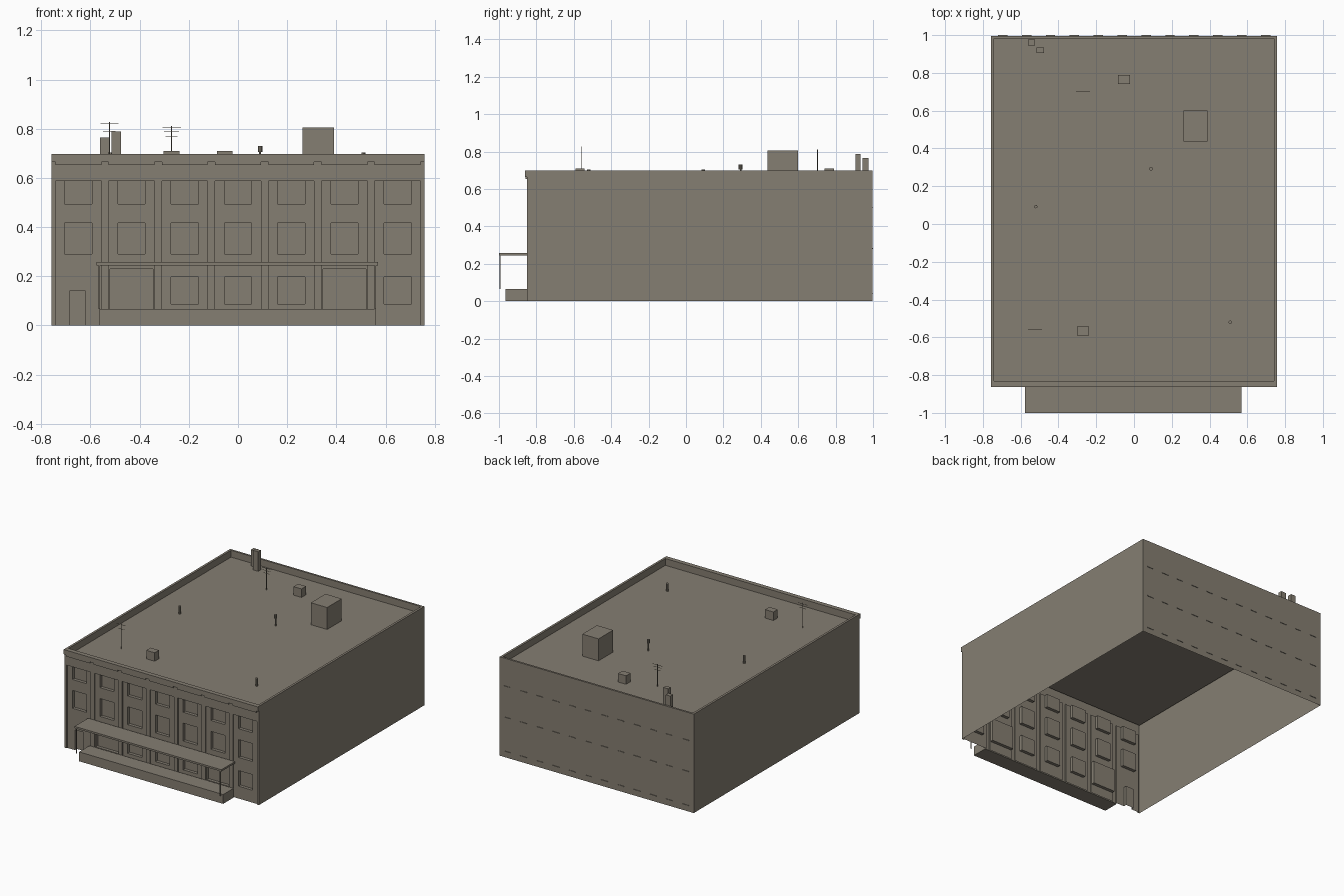
import bpy, bmesh, math
from mathutils import Matrix, Vector

if "Cube" in bpy.data.objects:
    bpy.data.objects.remove(bpy.data.objects["Cube"])

stone = bpy.data.materials.new("warm grey stone")
stone.diffuse_color = (0.235, 0.21, 0.168, 1)
stone.use_nodes = True
stone.node_tree.nodes["Principled BSDF"].inputs["Base Color"].default_value = stone.diffuse_color

W, FRONT, BACK, TOP, ROOF = 0.758, -0.85, 0.996, 0.698, 0.65
COLS = [i * 0.2165 for i in range(-3, 4)]


def finish(name, bm):
    bmesh.ops.remove_doubles(bm, verts=bm.verts, dist=1e-5)
    me = bpy.data.meshes.new(name)
    bm.to_mesh(me)
    bm.free()
    me.materials.append(stone)
    ob = bpy.data.objects.new(name, me)
    bpy.context.collection.objects.link(ob)
    return ob


def add_box(bm, x0, x1, y0, y1, z0, z1):
    m = Matrix.Translation(((x0 + x1) / 2, (y0 + y1) / 2, (z0 + z1) / 2))
    m = m @ Matrix.Diagonal((x1 - x0, y1 - y0, z1 - z0, 1))
    bmesh.ops.create_cube(bm, size=1, matrix=m)


def boxes(name, *dims):
    bm = bmesh.new()
    for d in dims:
        add_box(bm, *d)
    return finish(name, bm)


def add_pipe(bm, x, y, z0, z1, r, sides=10):
    bmesh.ops.create_cone(bm, cap_ends=True, segments=sides, radius1=r, radius2=r,
                          depth=z1 - z0, matrix=Matrix.Translation((x, y, (z0 + z1) / 2)))


def quad(bm, *pts):
    bm.faces.new([bm.verts.new(p) for p in pts])


# Outer walls, parapet and flat roof, open underneath
bm = bmesh.new()
outer = [(W, FRONT), (W, BACK), (-W, BACK), (-W, FRONT)]
inner = [(0.742, -0.83), (0.742, 0.982), (-0.742, 0.982), (-0.742, -0.83)]
for i in range(4):
    a, b, c, d = outer[i], outer[(i + 1) % 4], inner[i], inner[(i + 1) % 4]
    if i < 3:
        quad(bm, (*a, 0), (*b, 0), (*b, TOP), (*a, TOP))
    quad(bm, (*a, TOP), (*b, TOP), (*d, TOP), (*c, TOP))
    quad(bm, (*c, TOP), (*d, TOP), (*d, ROOF), (*c, ROOF))
quad(bm, *[(*p, ROOF) for p in inner])
finish("walls_and_roof", bm)

# Recesses of the front: (x0, x1, z0, z1, depth)
recesses = []
for i, c in enumerate(COLS):
    recesses.append((c - 0.0935, c + 0.0935, 0, 0.587, 0.008))
    recesses.append((c - 0.055, c + 0.055, 0.493, 0.587, 0.03))
    recesses.append((c - 0.055, c + 0.055, 0.29, 0.416, 0.03))
    if i == 0:      # side door
        recesses.append((c - 0.034, c + 0.028, 0, 0.143, 0.03))
    elif i in (1, 5):  # wide entrances
        recesses.append((c - 0.088, c + 0.088, 0.066, 0.23, 0.03))
    else:
        recesses.append((c - 0.055, c + 0.055, 0.087, 0.197, 0.03))

# Front wall as a stepped grid
xs = sorted({-W, W} | {round(v, 4) for r in recesses for v in r[:2]})
zs = sorted({0, TOP} | {v for r in recesses for v in r[2:4]})


def depth(i, j):
    x, z = (xs[i] + xs[i + 1]) / 2, (zs[j] + zs[j + 1]) / 2
    return FRONT + max([r[4] for r in recesses if r[0] < x < r[1] and r[2] < z < r[3]], default=0)


bm = bmesh.new()
for i in range(len(xs) - 1):
    for j in range(len(zs) - 1):
        y, x0, x1, z0, z1 = depth(i, j), xs[i], xs[i + 1], zs[j], zs[j + 1]
        quad(bm, (x0, y, z0), (x1, y, z0), (x1, y, z1), (x0, y, z1))
        if i < len(xs) - 2 and (n := depth(i + 1, j)) != y:
            quad(bm, (x1, y, z0), (x1, n, z0), (x1, n, z1), (x1, y, z1))
        if j < len(zs) - 2 and (n := depth(i, j + 1)) != y:
            quad(bm, (x0, y, z1), (x1, y, z1), (x1, n, z1), (x0, n, z1))
ob = finish("front_wall", bm)
bm = bmesh.new()
bm.from_mesh(ob.data)
bmesh.ops.dissolve_limit(bm, angle_limit=0.01, verts=bm.verts, edges=bm.edges)
bm.to_mesh(ob.data)
bm.free()

# Cornice with a short moulding over each bay
boxes("cornice", (-W, W, -0.862, FRONT, 0.665, TOP))
boxes("bay_mouldings", *[(c - 0.0935, c + 0.0935, -0.858, FRONT, 0.652, 0.665) for c in COLS])

# Thin window sills on the back
boxes("back_sills", *[(-0.695 + k * 0.1265 - 0.025, -0.695 + k * 0.1265 + 0.025,
                       BACK, 1.0, z, z + 0.004)
                      for k in range(12) for z in (0.04, 0.28, 0.5)])

# Loading platform and canopy on thin posts
boxes("platform", (-0.565, 0.56, -0.965, FRONT, 0, 0.066))
boxes("canopy", (-0.576, 0.57, -1.0, FRONT, 0.244, 0.257))
boxes("canopy_posts", *[(x - 0.003, x + 0.003, -0.998, -0.992, 0.066, 0.244)
                        for x in (-0.565, 0.559)])

# Roof structures
boxes("stair_house", (0.263, 0.39, 0.437, 0.6, ROOF, 0.805))
boxes("roof_vents", (-0.085, -0.022, 0.74, 0.79, ROOF, 0.71),
      (-0.303, -0.238, -0.59, -0.542, ROOF, 0.71))
boxes("chimneys", (-0.561, -0.525, 0.945, 0.976, ROOF, 0.765),
      (-0.515, -0.476, 0.905, 0.934, ROOF, 0.788))

bm = bmesh.new()
for x, y in ((-0.52, 0.092), (0.51, -0.52)):
    add_pipe(bm, x, y, ROOF, 0.704, 0.009)
add_pipe(bm, 0.09, 0.292, ROOF, 0.715, 0.004)
add_pipe(bm, 0.09, 0.292, 0.705, 0.73, 0.01)
finish("roof_pipes", bm)

# Aerials: a mast with crossbars
for name, x, y, top, bars in (
        ("rear_aerial", -0.27, 0.703, 0.81, ((0.803, 0.038), (0.787, 0.03), (0.768, 0.024))),
        ("front_aerial", -0.523, -0.557, 0.828, ((0.82, 0.037), (0.79, 0.025)))):
    bm = bmesh.new()
    add_pipe(bm, x, y, ROOF, top, 0.002, 6)
    for z, h in bars:
        add_box(bm, x - h, x + h, y - 0.001, y + 0.001, z - 0.001, z + 0.001)
    finish(name, bm)
